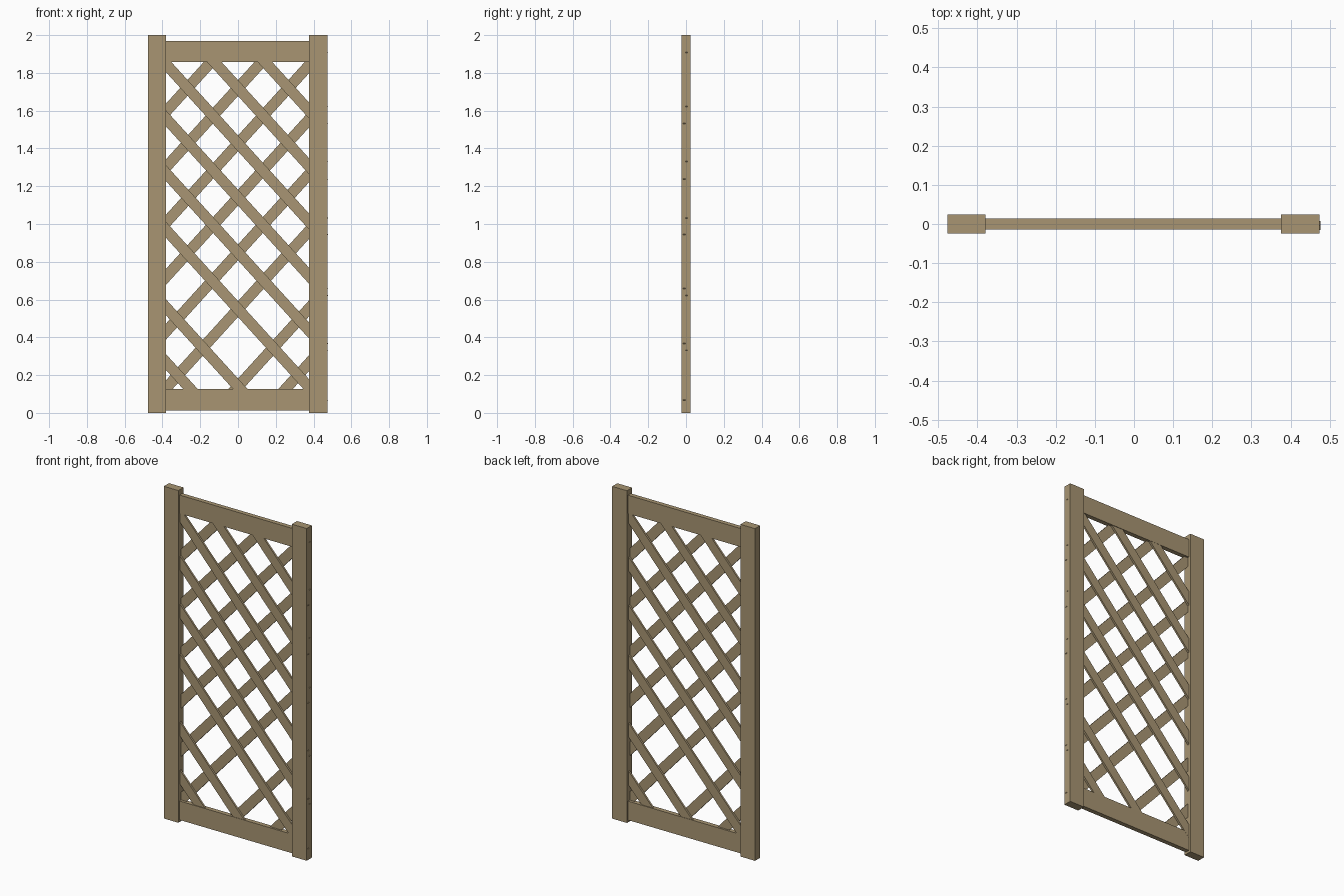
import bpy, bmesh, math

if "Cube" in bpy.data.objects:
    bpy.data.objects.remove(bpy.data.objects["Cube"])

wood = bpy.data.materials.new("weathered_wood")
wood.diffuse_color = (0.392, 0.301, 0.171, 1)
wood.use_nodes = True
wood.node_tree.nodes["Principled BSDF"].inputs["Base Color"].default_value = wood.diffuse_color


def finish(name, bm):
    bmesh.ops.recalc_face_normals(bm, faces=bm.faces[:])
    mesh = bpy.data.meshes.new(name)
    bm.to_mesh(mesh)
    bm.free()
    mesh.materials.append(wood)
    obj = bpy.data.objects.new(name, mesh)
    bpy.context.collection.objects.link(obj)


def box(name, x0, x1, y, z0, z1):
    bm = bmesh.new()
    bmesh.ops.create_cube(bm, size=1)
    for v in bm.verts:
        v.co.x = x1 if v.co.x > 0 else x0
        v.co.y = math.copysign(y, v.co.y)
        v.co.z = z1 if v.co.z > 0 else z0
    finish(name, bm)


# Frame: two posts and two thinner rails
box("left_post", -0.477, -0.380, 0.0245, 0, 2)
box("right_post", 0.376, 0.4745, 0.0245, 0, 2)
box("bottom_rail", -0.40, 0.40, 0.0136, 0.013, 0.127)
box("top_rail", -0.40, 0.40, 0.0136, 1.858, 1.969)

# Lattice: square-ended slats, slightly skewed in depth
SLOPE, WIDTH, HALF_T, TIP = 1.10, 0.057, 0.0057, 0.4768
ANG = math.atan(SLOPE)
NX, NZ = WIDTH * math.sin(ANG), WIDTH * math.cos(ANG)


def slat(name, upper, turn):
    """upper = height of the slat's top edge at x = -0.38; turn = -1 gives the back layer."""
    def edge_z(x):
        return upper - SLOPE * (x + 0.38)
    # top-edge end points, limited by the posts and the rails
    xa = max(-TIP + NX, (upper - 1.955) / SLOPE - 0.38)
    xb = min(TIP, (upper - 0.025 - NZ) / SLOPE - 0.38)
    outline = [(xa, edge_z(xa)), (xb, edge_z(xb)),
               (xb - NX, edge_z(xb) - NZ), (xa - NX, edge_z(xa) - NZ)]
    bm = bmesh.new()
    rings = []
    for side in (-HALF_T, HALF_T):
        rings.append([bm.verts.new((turn * x, turn * (-0.0057 - 0.0074 * x + side), z))
                      for x, z in outline])
    bm.faces.new(rings[0])
    bm.faces.new(rings[1][::-1])
    for i in range(4):
        j = (i + 1) % 4
        bm.faces.new((rings[0][i], rings[0][j], rings[1][j], rings[1][i]))
    finish(name, bm)


for i, upper in enumerate((2.475, 2.18, 1.887, 1.60, 1.31, 1.01, 0.60, 0.31)):
    slat(f"front_slat_{i + 1}", upper, 1)
    slat(f"back_slat_{i + 1}", upper, -1)
